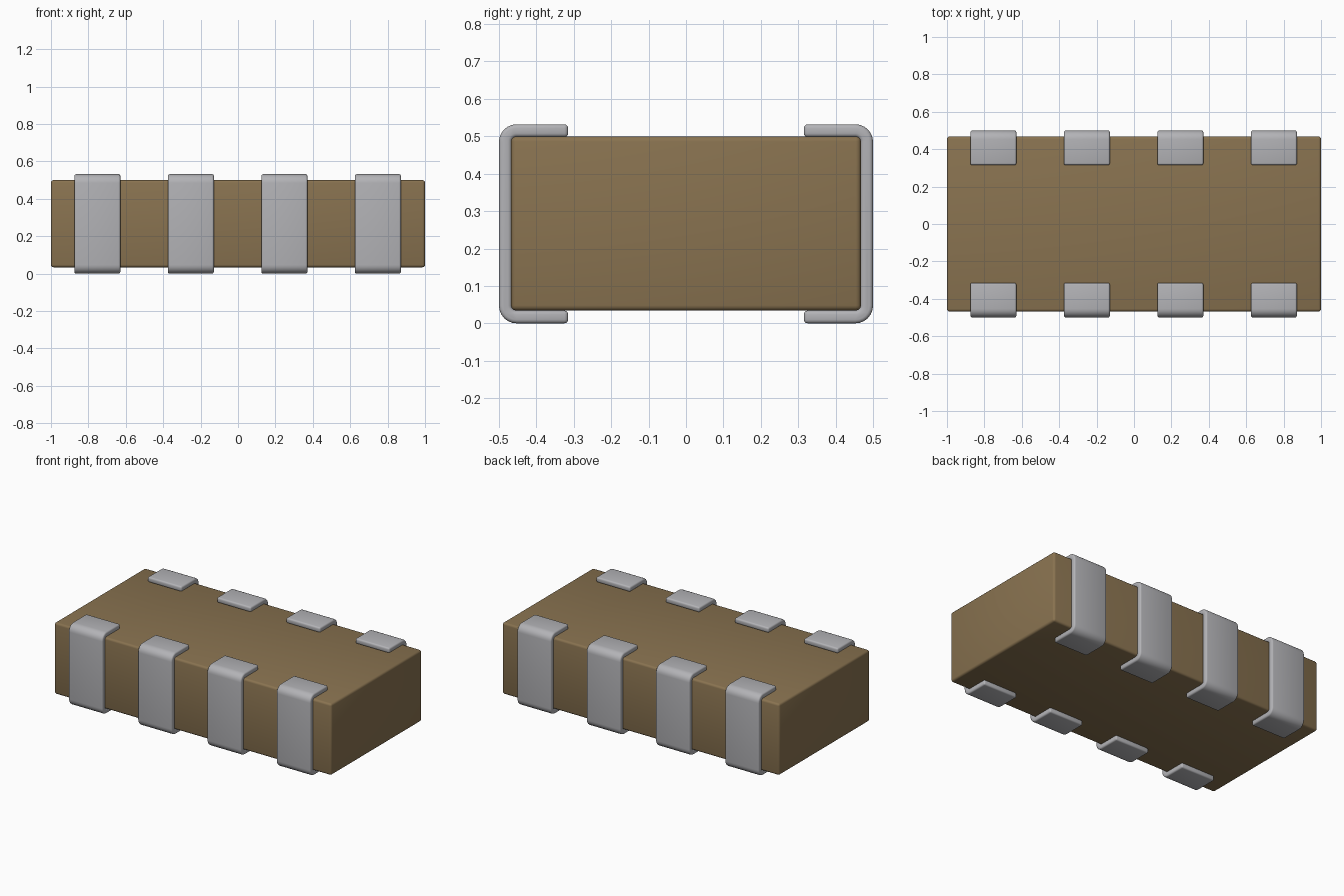
import bpy, bmesh, math

if "Cube" in bpy.data.objects:
    bpy.data.objects.remove(bpy.data.objects["Cube"])


def material(name, rgb):
    m = bpy.data.materials.new(name)
    m.diffuse_color = (*rgb, 1)
    m.use_nodes = True
    m.node_tree.nodes["Principled BSDF"].inputs["Base Color"].default_value = m.diffuse_color
    return m


BROWN = material("ceramic brown", (0.25, 0.17, 0.08))
SILVER = material("silver metal", (0.45, 0.45, 0.47))


def finish(obj, mat, bevel, angle):
    obj.data.materials.append(mat)
    mod = obj.modifiers.new("soft edges", 'BEVEL')
    mod.width = bevel
    mod.segments = 3
    mod.limit_method = 'ANGLE'
    mod.angle_limit = math.radians(angle)
    bpy.ops.object.select_all(action='DESELECT')
    obj.select_set(True)
    bpy.context.view_layer.objects.active = obj
    bpy.ops.object.modifier_apply(modifier=mod.name)
    bpy.ops.object.shade_smooth_by_angle(angle=math.radians(35))


# Ceramic block
bpy.ops.mesh.primitive_cube_add(size=1, location=(0, 0, 0.267))
body = bpy.context.object
body.name = "ceramic_body"
body.scale = (2.0, 0.936, 0.466)
bpy.ops.object.transform_apply(location=False, rotation=False, scale=True)
finish(body, BROWN, 0.014, 40)

# Metal contacts: a C-shaped profile wrapped around each long side
HEIGHT, OUTER, TIP, THICK, RADIUS, WIDTH = 0.532, 0.5, 0.315, 0.034, 0.047, 0.246


def arc(cy, cz, r, start, end, n=6):
    return [(cy + r * math.cos(math.radians(start + (end - start) * i / n)),
             cz + r * math.sin(math.radians(start + (end - start) * i / n)))
            for i in range(n + 1)]


c, r_in = OUTER - RADIUS, RADIUS - THICK
profile = ([(TIP, 0)] + arc(c, RADIUS, RADIUS, -90, 0)
           + arc(c, HEIGHT - RADIUS, RADIUS, 0, 90)
           + [(TIP, HEIGHT), (TIP, HEIGHT - THICK)]
           + arc(c, HEIGHT - RADIUS, r_in, 90, 0)
           + arc(c, RADIUS, r_in, 0, -90) + [(TIP, THICK)])


def contact(name, x, side):
    bm = bmesh.new()
    face = bm.faces.new([bm.verts.new((x - WIDTH / 2, side * y, z)) for y, z in profile])
    ext = bmesh.ops.extrude_face_region(bm, geom=[face])
    moved = [v for v in ext["geom"] if isinstance(v, bmesh.types.BMVert)]
    bmesh.ops.translate(bm, verts=moved, vec=(WIDTH, 0, 0))
    bmesh.ops.recalc_face_normals(bm, faces=bm.faces)
    mesh = bpy.data.meshes.new(name)
    bm.to_mesh(mesh)
    bm.free()
    obj = bpy.data.objects.new(name, mesh)
    bpy.context.collection.objects.link(obj)
    finish(obj, SILVER, 0.01, 40)


for side, label in ((-1, "front"), (1, "back")):
    for i in range(4):
        contact(f"{label}_contact_{i + 1}", -0.752 + 0.5 * i, side)
